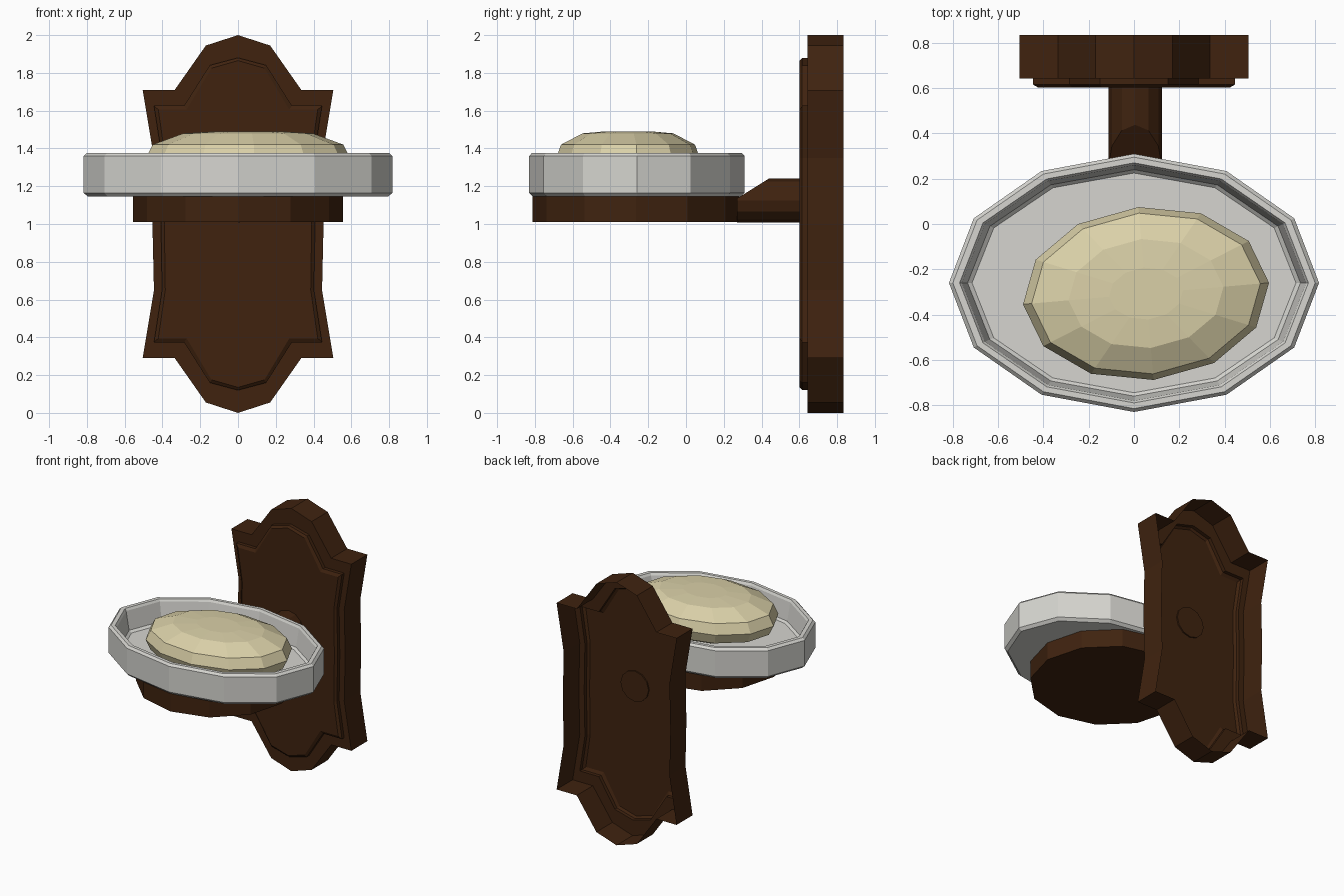
import bpy, bmesh, math
from mathutils import Vector

if "Cube" in bpy.data.objects:
    bpy.data.objects.remove(bpy.data.objects["Cube"])


def material(name, rgb):
    m = bpy.data.materials.new(name)
    m.diffuse_color = (*rgb, 1)
    m.use_nodes = True
    m.node_tree.nodes["Principled BSDF"].inputs["Base Color"].default_value = m.diffuse_color
    return m


WOOD = material("dark wood", (0.050, 0.0165, 0.0048))
CERAMIC = material("white ceramic", (0.67, 0.665, 0.63))
SOAP = material("cream soap", (0.70, 0.63, 0.39))


def finish(name, bm, mat):
    bmesh.ops.recalc_face_normals(bm, faces=bm.faces)
    me = bpy.data.meshes.new(name)
    bm.to_mesh(me)
    bm.free()
    me.materials.append(mat)
    ob = bpy.data.objects.new(name, me)
    bpy.context.collection.objects.link(ob)
    return ob


def loft(rings, cap_start=True, cap_end=True):
    """Bridge closed rings of equal length, with optional end caps."""
    bm = bmesh.new()
    vr = [[bm.verts.new(p) for p in r] for r in rings]
    n = len(vr[0])
    for a, b in zip(vr, vr[1:]):
        for i in range(n):
            j = (i + 1) % n
            bm.faces.new((a[i], a[j], b[j], b[i]))
    if cap_start:
        bm.faces.new(vr[0])
    if cap_end:
        bm.faces.new(vr[-1])
    return bm


def oval(cx, cy, z, rx, ry, n=12, turn=0.0):
    out = []
    for i in range(n):
        a = 2 * math.pi * i / n
        x, y = rx * math.cos(a), ry * math.sin(a)
        out.append((cx + x * math.cos(turn) - y * math.sin(turn),
                    cy + x * math.sin(turn) + y * math.cos(turn), z))
    return out


def shield(quarter, y):
    """Mirror a quarter outline (top centre to mid side) across z = 1 and x = 0."""
    right = quarter + [(x, 2 - z) for x, z in quarter[-2::-1]]
    full = right + [(-x, z) for x, z in right[-2:0:-1]]
    return [(x, y, z) for x, z in full]


# Wall plate: open-backed shell with a raised, chamfered front panel
outer = [(0, 2), (.17, 1.945), (.335, 1.71), (.505, 1.71), (.445, 1.35), (.453, 1)]
panel = [(0, 1.88), (.15, 1.84), (.285, 1.627), (.445, 1.627), (.402, 1.35), (.408, 1)]
front = [(0, 1.865), (.14, 1.825), (.272, 1.605), (.422, 1.605), (.385, 1.35), (.39, 1)]
finish("wall_plate", loft([shield(outer, .835), shield(outer, .642), shield(panel, .642),
                           shield(panel, .615), shield(front, .602)], cap_start=False), WOOD)

# Arm: twelve-sided rod with a slanted cut at its front top
ring = [(.005 + .118 * math.cos(math.pi * i / 6), 1.124 + .116 * math.sin(math.pi * i / 6))
        for i in range(12)]
bm = loft([[(x, y, z) for x, z in ring] for y in (.612, .27)])
cut = bmesh.ops.bisect_plane(bm, geom=bm.verts[:] + bm.edges[:] + bm.faces[:],
                             plane_co=(0, .27, 1.135),
                             plane_no=Vector((0, -.1, .16)).normalized(), clear_outer=True)
bmesh.ops.holes_fill(bm, edges=[e for e in cut["geom_cut"]
                                if isinstance(e, bmesh.types.BMEdge)], sides=0)
finish("support_arm", bm, WOOD)

# Round shelf under the dish
finish("shelf_disc", loft([oval(0, -.265, z, .555, .547) for z in (1.01, 1.148)]), WOOD)

# Oval dish: bevelled wall, rim, sloping inside and floor
dish = [(.795, .55, 1.145), (.817, .57, 1.165), (.817, .57, 1.36), (.80, .555, 1.377),
        (.77, .53, 1.377), (.76, .52, 1.36), (.735, .50, 1.22), (.715, .485, 1.205)]
finish("soap_dish", loft([oval(0, -.26, z, rx, ry) for rx, ry, z in dish]), CERAMIC)

# Soap bar: flattened faceted oval, turned slightly
rings = [(.63, 1.21), (.93, 1.27), (1, 1.345), (.93, 1.42), (.63, 1.48), (.3, 1.491)]
finish("soap_bar", loft([oval(.053, -.307, z, .545 * s, .383 * s, turn=math.radians(5))
                         for s, z in rings]), SOAP)
